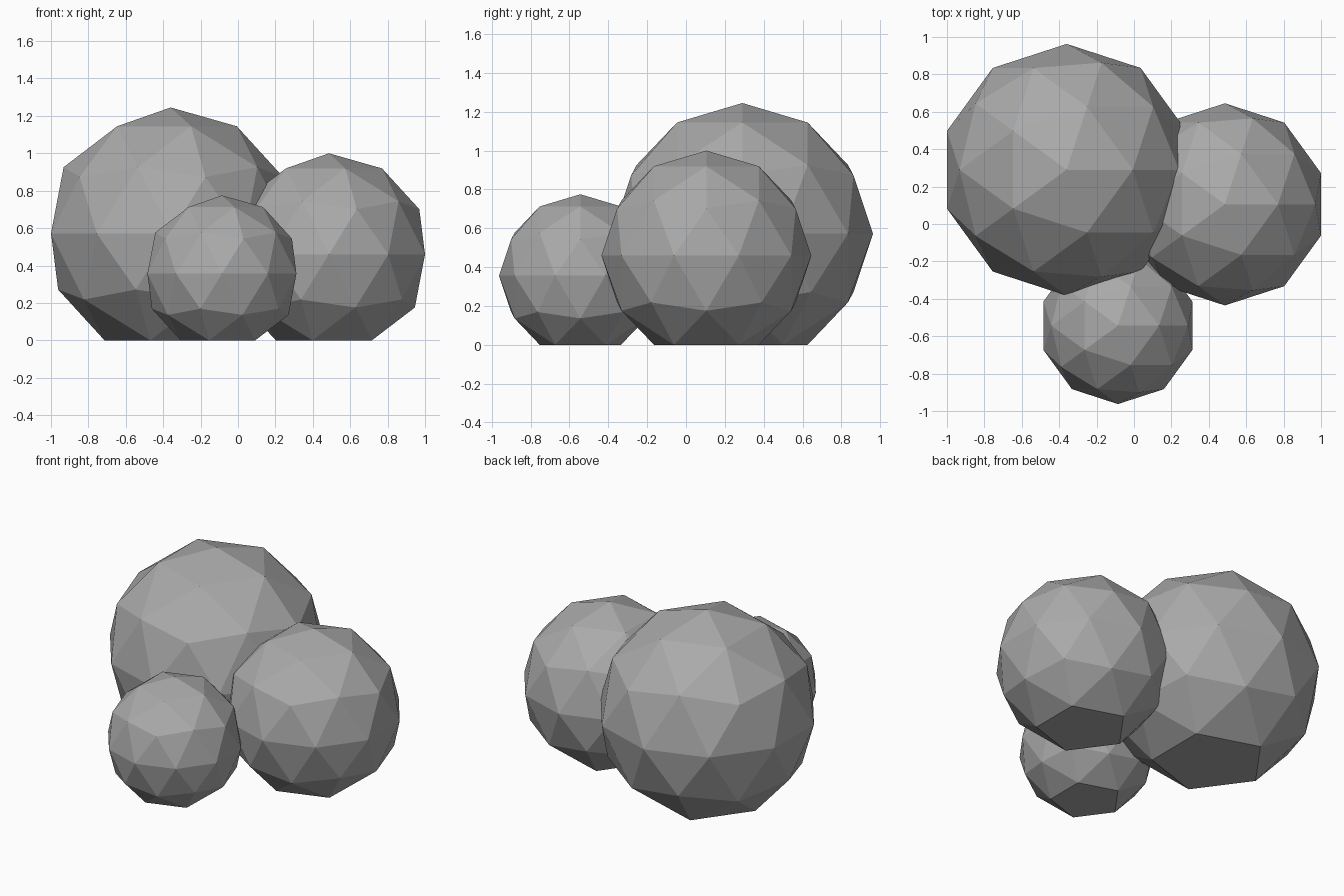
import bpy
import bmesh
from mathutils import Vector

cube = bpy.data.objects.get("Cube")
if cube:
    bpy.data.objects.remove(cube, do_unlink=True)

# Stone colour
stone = bpy.data.materials.new("stone_grey")
stone.use_nodes = True
colour = (0.4, 0.4, 0.4, 1)
stone.diffuse_color = colour
bsdf = next(n for n in stone.node_tree.nodes if n.type == 'BSDF_PRINCIPLED')
bsdf.inputs["Base Color"].default_value = colour
bsdf.inputs["Roughness"].default_value = 0.9


def boulder(name, x, y, height):
    """Faceted ball with its lowest point cut off to a flat pentagon base."""
    bm = bmesh.new()
    bmesh.ops.create_icosphere(bm, subdivisions=2, radius=1)
    lowest = min(bm.verts, key=lambda v: v.co.z)
    bmesh.ops.dissolve_verts(bm, verts=[lowest])
    # Stand the flat base on the ground and scale to the wanted height
    base = min(v.co.z for v in bm.verts)
    size = height / (1 - base)
    bmesh.ops.translate(bm, verts=bm.verts, vec=Vector((0, 0, -base)))
    bmesh.ops.scale(bm, verts=bm.verts, vec=Vector((size, size, size)))
    bmesh.ops.recalc_face_normals(bm, faces=bm.faces)
    mesh = bpy.data.meshes.new(name)
    bm.to_mesh(mesh)
    bm.free()
    mesh.materials.append(stone)
    obj = bpy.data.objects.new(name, mesh)
    obj.location = (x, y, 0)
    bpy.context.collection.objects.link(obj)
    return obj


# Three touching boulders
boulder("large_boulder", -0.36, 0.29, 1.245)
boulder("medium_boulder", 0.486, 0.105, 1.0)
boulder("small_boulder", -0.086, -0.544, 0.775)
